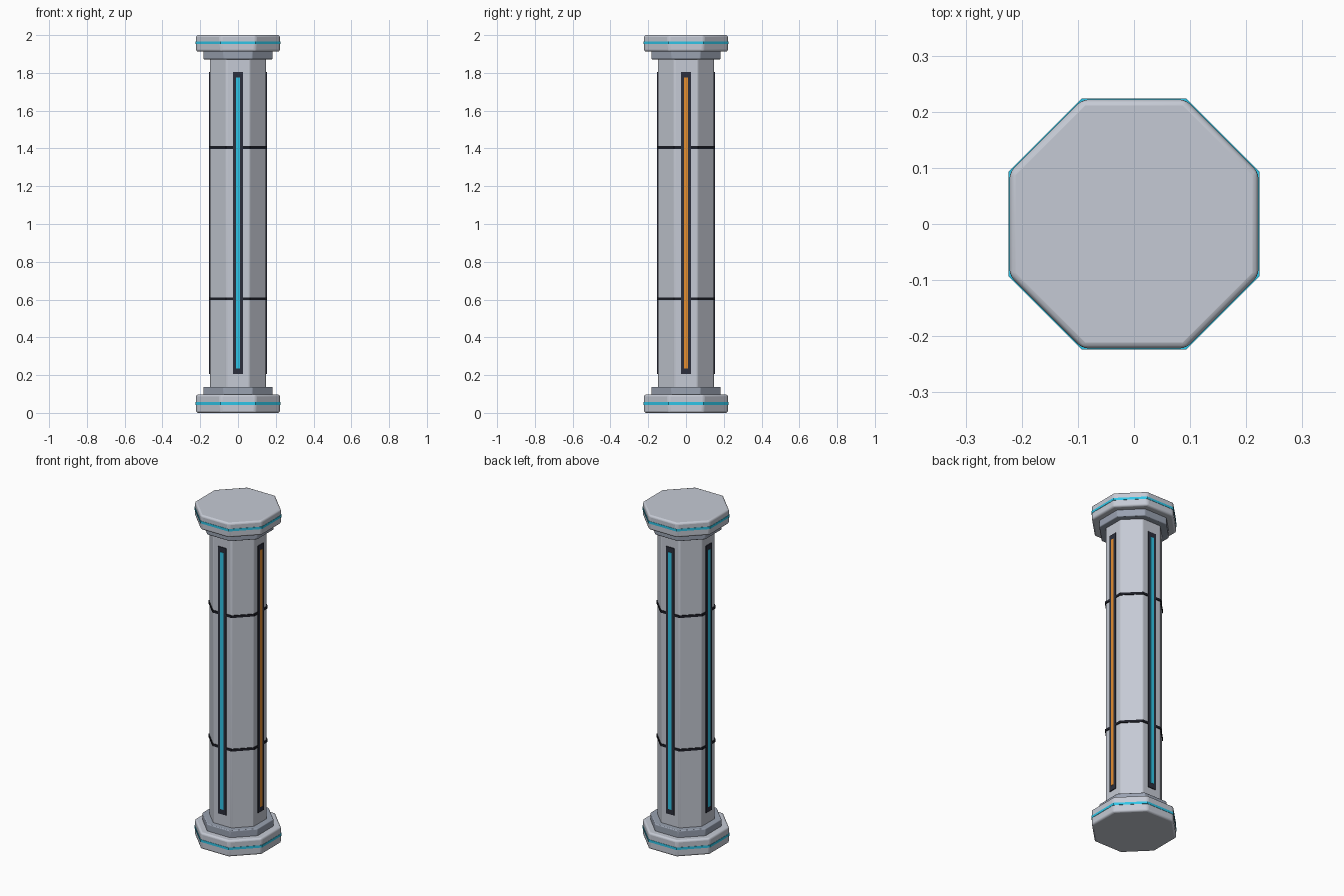
import bpy
import math

if "Cube" in bpy.data.objects:
    bpy.data.objects.remove(bpy.data.objects["Cube"], do_unlink=True)


def material(name, *rgb):
    m = bpy.data.materials.new(name)
    m.use_nodes = True
    m.diffuse_color = (*rgb, 1)
    m.node_tree.nodes["Principled BSDF"].inputs["Base Color"].default_value = (*rgb, 1)
    return m


PALE = material("pale_grey", 0.56, 0.59, 0.66)
STEEL = material("steel_grey", 0.32, 0.36, 0.44)
DARK = material("dark_panel", 0.025, 0.028, 0.045)
BLACK = material("black_seam", 0.012, 0.013, 0.02)
CYAN = material("cyan_glow", 0.03, 0.56, 0.80)
ORANGE = material("orange_glow", 0.78, 0.27, 0.03)


def finish(ob, name, mat, bevel):
    ob.name = name
    ob.data.materials.append(mat)
    if bevel:
        b = ob.modifiers.new("Bevel", "BEVEL")
        b.width = bevel
        b.segments = 3
        bpy.ops.object.shade_smooth_by_angle(angle=math.radians(35))
    return ob


def octagon(name, mat, apothem, z0, z1, bevel=0):
    """Eight-sided prism with a flat face towards each axis."""
    bpy.ops.mesh.primitive_cylinder_add(
        vertices=8, radius=apothem / math.cos(math.pi / 8),
        depth=z1 - z0, location=(0, 0, (z0 + z1) / 2),
        rotation=(0, 0, math.pi / 8))
    bpy.ops.object.transform_apply(location=False)
    return finish(bpy.context.object, name, mat, bevel)


def plate(name, mat, angle, inner, outer, half_width, z0, z1):
    """Thin upright plate on the shaft face that looks along angle."""
    r = (inner + outer) / 2
    bpy.ops.mesh.primitive_cube_add(
        size=1, location=(r * math.cos(angle), r * math.sin(angle), (z0 + z1) / 2),
        rotation=(0, 0, angle))
    ob = bpy.context.object
    ob.scale = (outer - inner, 2 * half_width, z1 - z0)
    bpy.ops.object.transform_apply(location=False)
    return finish(ob, name, mat, 0)


# Shaft with two dark seams
octagon("shaft", PALE, 0.148, 0.13, 1.877, 0.006)
for name, z in (("lower", 0.605), ("upper", 1.405)):
    octagon(name + "_seam", BLACK, 0.1525, z - 0.007, z + 0.007)

# Base and capital: slab, collar and glowing trim
octagon("base_slab", PALE, 0.222, 0, 0.097, 0.011)
octagon("base_collar", STEEL, 0.183, 0.09, 0.138, 0.005)
octagon("base_trim", CYAN, 0.2238, 0.043, 0.057)
octagon("capital_slab", PALE, 0.222, 1.913, 2, 0.011)
octagon("capital_collar", STEEL, 0.183, 1.872, 1.92, 0.005)
octagon("capital_trim", CYAN, 0.2238, 1.952, 1.966)

# Light strips on the four main faces
for i, side in enumerate(("left", "back", "right", "front")):
    a = i * math.pi / 2
    plate(side + "_panel", DARK, a, 0.145, 0.1528, 0.026, 0.205, 1.805)
    plate(side + "_light", ORANGE if side == "left" else CYAN, a,
          0.148, 0.1545, 0.011, 0.235, 1.775)
